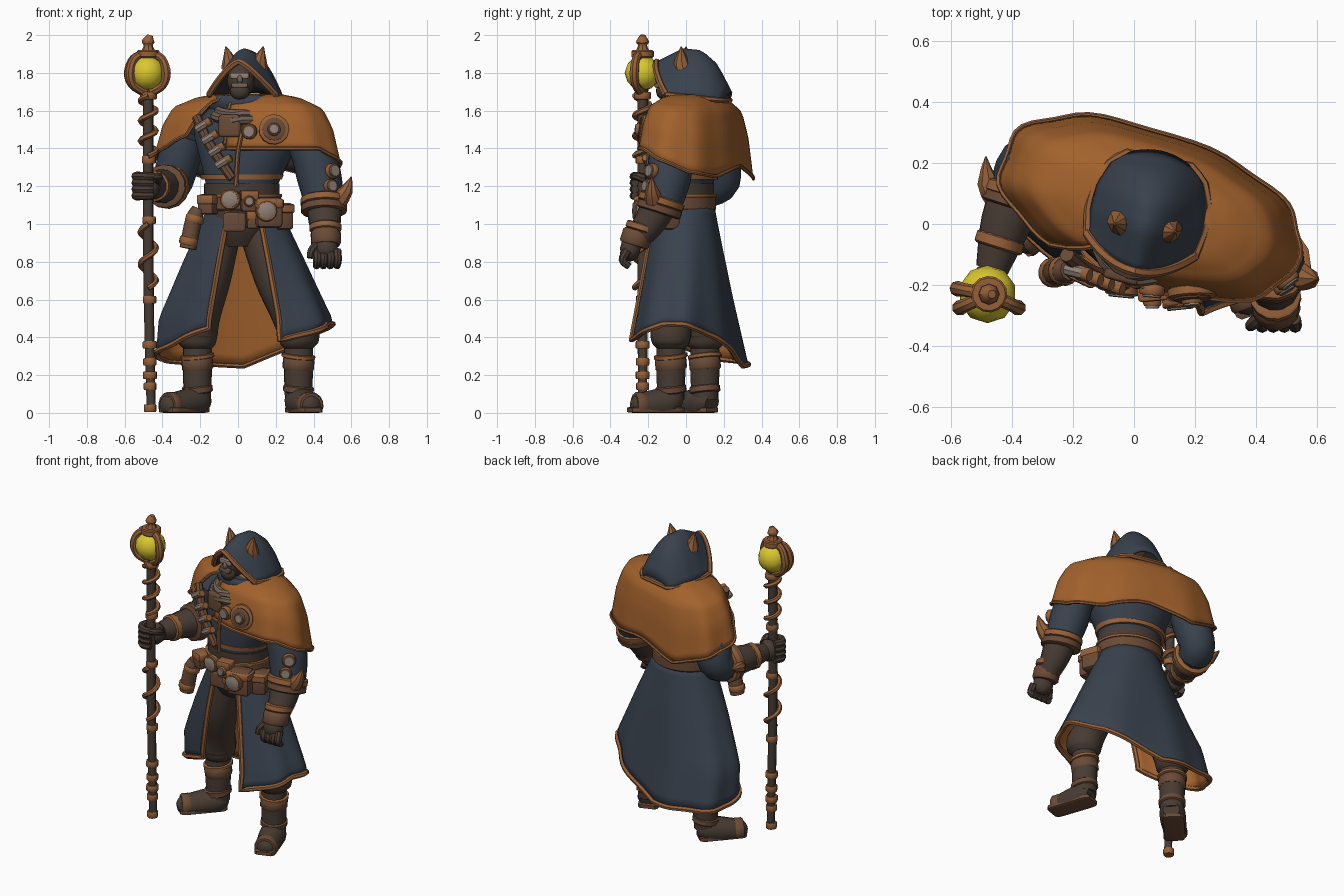
import bpy, bmesh, math
from mathutils import Vector, Matrix

if "Cube" in bpy.data.objects:
    bpy.data.objects.remove(bpy.data.objects["Cube"])


def material(name, *rgb):
    m = bpy.data.materials.new(name)
    m.use_nodes = True
    m.diffuse_color = (*rgb, 1)
    m.node_tree.nodes["Principled BSDF"].inputs["Base Color"].default_value = (*rgb, 1)
    return m


navy = material("navy cloth", .04, .053, .074)
orange = material("orange cloth", .36, .12, .025)
copper = material("copper trim", .3, .118, .042)
dark = material("dark leather", .065, .045, .034)
brown = material("brown leather", .145, .07, .038)
yellow = material("yellow crystal", .7, .57, .03)
metal = material("pale metal", .28, .22, .18)
shadow = material("shadow cloth", .03, .026, .025)
scarf_tan = material("scarf tan", .17, .12, .09)
parts = []


def add(name, me, mats):
    for m in mats:
        me.materials.append(m)
    ob = bpy.data.objects.new(name, me)
    bpy.context.collection.objects.link(ob)
    parts.append(ob)
    return ob


def mesh(name, verts, faces, mats, fix=True):
    me = bpy.data.meshes.new(name)
    me.from_pydata(verts, [], faces)
    if fix:
        bm = bmesh.new()
        bm.from_mesh(me)
        bmesh.ops.recalc_face_normals(bm, faces=bm.faces)
        bm.to_mesh(me)
        bm.free()
    return add(name, me, mats)


def spline(pts, n):
    pts = [Vector(p) for p in pts]
    if n == 1:
        return pts
    ext, out = [pts[0]] + pts + [pts[-1]], []
    for i in range(1, len(ext) - 2):
        a, b, c, d = ext[i - 1:i + 3]
        for k in range(n):
            t = k / n
            out.append((b * 2 + (c - a) * t + (a * 2 - b * 5 + c * 4 - d) * t * t
                        + (b * 3 - a - c * 3 + d) * t ** 3) * .5)
    return out + [pts[-1]]


def skin(name, rings, mat, closed=False):
    s, n = len(rings[0]), len(rings)
    faces = [(i * s + j, i * s + (j + 1) % s, (i + 1) % n * s + (j + 1) % s, (i + 1) % n * s + j)
             for i in range(n if closed else n - 1) for j in range(s)]
    if not closed:
        faces += [tuple(range(s)), tuple(range((n - 1) * s, n * s))]
    return mesh(name, [v for r in rings for v in r], faces, [mat])


def tube(name, pts, mat, sides=10, n=4, closed=False):
    """Round tube through (x, y, z, radius) points."""
    path = spline(pts, n)
    rings, normal = [], None
    for i, p in enumerate(path):
        if closed:
            t = path[(i + 1) % len(path)].xyz - path[i - 1].xyz
        else:
            t = path[min(i + 1, len(path) - 1)].xyz - path[max(i - 1, 0)].xyz
        t.normalize()
        normal = (normal - t * normal.dot(t)) if normal else t.orthogonal()
        normal.normalize()
        other = t.cross(normal)
        ring = []
        for j in range(sides):
            a = math.tau * j / sides
            q = p.xyz + (normal * math.cos(a) + other * math.sin(a)) * p[3]
            ring.append((q.x, q.y, max(q.z, .003)))
        rings.append(ring)
    return skin(name, rings, mat, closed)


def loft(name, sections, mat, sides=24, n=3):
    """Stack of ellipses given as (x, y, z, rx, ry, yaw degrees)."""
    rings = []
    for x, y, z, rx, ry, yaw in spline(sections, n):
        rot = Matrix.Rotation(math.radians(yaw), 3, 'Z')
        rings.append([Vector((x, y, z)) + rot @ Vector((rx * math.cos(a), ry * math.sin(a), 0))
                      for a in (math.tau * j / sides for j in range(sides))])
    return skin(name, rings, mat)


def sheet(name, f, nu, nv, mats):
    w = nu + 1
    verts = [f(i / nu, j / nv) for j in range(nv + 1) for i in range(w)]
    faces = [(j * w + i, (j + 1) * w + i, (j + 1) * w + i + 1, j * w + i + 1)
             for j in range(nv) for i in range(nu)]
    mod = mesh(name, verts, faces, mats, fix=False).modifiers.new("thickness", 'SOLIDIFY')
    mod.thickness, mod.offset, mod.material_offset = .012, -1, 1


def from_bm(name, bm, mat, loc, size, yaw):
    me = bpy.data.meshes.new(name)
    bm.transform(Matrix.Translation(loc) @ Matrix.Rotation(math.radians(yaw), 4, 'Z')
                 @ Matrix.Diagonal((*size, 1)))
    bm.to_mesh(me)
    bm.free()
    add(name, me, [mat])


def ball(name, loc, size, mat, yaw=0):
    bm = bmesh.new()
    bmesh.ops.create_icosphere(bm, subdivisions=2, radius=1)
    from_bm(name, bm, mat, loc, size, yaw)


def box(name, loc, size, mat, yaw=0):
    bm = bmesh.new()
    bmesh.ops.create_cube(bm, size=1)
    bmesh.ops.bevel(bm, geom=bm.edges[:], offset=.15, segments=2, affect='EDGES', profile=.5)
    from_bm(name, bm, mat, loc, size, yaw)


def band(name, loc, axis, r, half, mat, sides=14):
    p, d = Vector(loc), Vector(axis).normalized()
    tube(name, [(*(p + d * half * k), r * s) for k, s in ((-1, .9), (-.7, 1), (.7, 1), (1, .9))],
         mat, sides, 1)


def disc(name, loc, facing, r, rim=copper, face=metal):
    band(name + "_rim", loc, facing, r, .018, rim)
    band(name + "_face", Vector(loc) + Vector(facing).normalized() * .016, facing, r * .77, .01, face)


def curve(x, table):
    for (a, b), (c, d) in zip(table, table[1:]):
        if x <= c:
            return b + (d - b) * max(0, (x - a) / (c - a))
    return table[-1][1]


def edge(f, n, r):
    """Border path of a sheet: down one side, along the hem, up the other."""
    down = [i / n for i in range(n + 1)]
    pts = [f(0, t) for t in down] + [f(i / (n * 4), 1) for i in range(1, n * 4)] + [f(1, 1 - t) for t in down]
    return [(*p, r) for p in pts]


# Torso, pelvis and belts
loft("torso", [(.02, -.02, 1.09, .18, .15, -4), (.02, -.02, 1.2, .19, .16, -8),
               (.04, 0, 1.36, .25, .185, -14), (.05, .02, 1.5, .29, .19, -18),
               (.05, .03, 1.6, .22, .15, -18), (.04, .03, 1.68, .12, .11, -12)], navy)
loft("pelvis", [(.01, -.01, .88, .11, .1, 0), (.01, -.02, .98, .165, .15, 0),
                (.02, -.02, 1.1, .185, .165, 0)], dark)
box("front_flap", (-.02, -.165, 1.01), (.12, .04, .1), brown)
loft("jacket_hem", [(.02, -.01, 1.235, .215, .178, -9), (.02, -.01, 1.262, .225, .18, -10)], copper, n=1)
loft("upper_belt", [(.02, -.02, 1.16, .2, .17, -6), (.02, -.02, 1.215, .202, .17, -6)], dark, n=1)
loft("belt", [(.02, -.02, z, r, r * .86, -5) for z, r in ((1.07, .2), (1.08, .21), (1.14, .21), (1.15, .2))],
     brown, n=1)
loft("belt_rim", [(.02, -.02, 1.143, .214, .184, -5), (.02, -.02, 1.158, .214, .184, -5)], copper, n=1)


# Long open coat skirt with an orange lining, its right panel swept back
def skirt(u, v):
    deg = 24 + 312 * u
    a = math.radians(deg)
    hem = curve(deg, ((24, .385), (75, .47), (100, .47), (135, .4), (180, .25), (225, .27), (265, .29),
                      (300, .36), (336, .45)))
    z = 1.1 + (hem - 1.1) * v
    k = 1 + .03 * v * math.sin(8 * a)
    x = curve(z, ((.25, .46), (.5, .445), (.8, .32), (1.1, .185))) * k * math.sin(a)
    y = -curve(z, ((.25, .31), (.5, .265), (.8, .215), (1.1, .16))) * k * math.cos(a)
    y *= 1 - v * curve(deg, ((270, 0), (336, .25)))
    y -= v * x * (.1 if x > 0 else .28)
    return Vector((.03 + x * (1 + .04 * v * (x > 0)), y - .01, z))


sheet("coat_skirt", skirt, 60, 14, [navy, orange])
tube("coat_trim", edge(skirt, 14, .016), copper, 6, 1)


# Shoulder cape, turned with the shoulders
def cape(u, v):
    deg = -4 + (354 - 18 * v) * u
    a = math.radians(deg)
    hem = curve(deg, ((0, 1.4), (60, 1.4), (88, 1.34), (115, 1.28), (150, 1.25), (180, 1.31),
                      (212, 1.24), (250, 1.31), (280, 1.35), (305, 1.4), (332, 1.47)))
    r = curve(v, ((0, .32), (.2, .56), (.45, .81), (.7, .92), (1, 1)))
    drop = curve(v, ((0, 0), (.2, .06), (.45, .22), (.7, .52), (1, 1)))
    k = r * (1 + .02 * v * math.sin(9 * a))
    s, c = (math.copysign(abs(t) ** .87, t) for t in (math.sin(a), math.cos(a)))
    p = Matrix.Rotation(math.radians(-20), 3, 'Z') @ Vector(((.5 if s > 0 else .515) * k * s, -.245 * k * c, 0))
    return p + Vector((.06, .05, 1.69 + (hem - 1.69) * drop))


sheet("shoulder_cape", cape, 60, 14, [orange, shadow])
tube("cape_trim", edge(cape, 14, .01), copper, 6, 1)


# Pointed hood with horns
def hood(u, v):
    s = 1 - 2 * u
    w = curve(v, ((0, .18), (.3, .195), (.6, .19), (.85, .16), (1, .11)))
    top = curve(v, ((0, 1.86), (.35, 1.93), (.6, 1.92), (.8, 1.85), (1, 1.7)))
    low = 1.685 - .03 * v
    z = low + (top - low) * (1 - abs(s) ** (1.35 + v))
    y = -.195 + .405 * v + s * s * (.09 * (1 - v) - .03 * v)
    return Matrix.Rotation(math.radians(-12), 3, 'Z') @ Vector((w * s, y, z)) + Vector((.045, .035, 0))


sheet("hood", hood, 20, 14, [navy, shadow])
tube("hood_front_trim", [(*hood(i / 20, 0), .017) for i in range(21)], copper, 6, 1)
tube("hood_lower_trim", [(*hood(0, i / 12), .014) for i in range(13)]
     + [(*hood(1, 1 - i / 12), .014) for i in range(13)], copper, 6, 1)
loft("hood_collar", [(.05, .04, 1.61, .2, .17, -12), (.045, .04, 1.65, .2, .175, -10),
                     (.04, .04, 1.68, .17, .16, -10)], navy)
for side, x, y, lean in (("right", -.045, .01, -.02), ("left", .115, -.015, .02)):
    tube("hood_horn_" + side, [(x, y, 1.82, .044), (x, y - .01, 1.865, .038), (x + lean, y - .01, 1.94, .003)],
         copper, 8, 2)

# Face, beard and scarf
ball("face", (.015, -.065, 1.76), (.075, .075, .1), dark, -10)
box("eye_band", (.01, -.135, 1.785), (.1, .03, .03), metal, -10)
ball("nose", (.01, -.145, 1.765), (.016, .02, .025), scarf_tan)
ball("beard", (.01, -.115, 1.705), (.055, .045, .05), dark, -10)
box("moustache", (.01, -.148, 1.735), (.085, .025, .025), scarf_tan, -10)
for z, r in ((1.6, .12), (1.57, .14)):
    tube("scarf_fold", [(.02 + r * math.sin(a), -.04 - r * math.cos(a), z - .02 * math.cos(a), .026)
                        for a in (math.tau * i / 20 for i in range(20))], scarf_tan, 8, 1, True)
box("chest_panel", (-.04, -.16, 1.52), (.12, .06, .12), brown, -15)

# Chest straps, vials and clasps
tube("jacket_edge", [(.03, -.2, 1.52, .012), (0, -.2, 1.38, .012), (-.01, -.185, 1.2, .012)], copper, 6)
tube("chest_strap", [(-.22, -.1, 1.57, .025), (-.15, -.155, 1.42, .028), (-.03, -.195, 1.24, .025)], brown, 8)
for i in range(4):
    x, y, z = -.19 + .036 * i, -.155 - .015 * i, 1.52 - .065 * i
    band("chest_vial", (x, y, z), (.8, -.2, .5), .022, .038, metal, 8)
    band("vial_cap", (x + .034, y - .01, z + .02), (.8, -.2, .5), .023, .014, copper, 8)
disc("cape_clasp", (.19, -.225, 1.5), (.05, -1, .15), .08, copper, brown)
disc("clasp_center", (.19, -.245, 1.5), (.05, -1, .15), .035)
disc("cape_button", (.06, -.215, 1.49), (-.1, -1, 0), .042)

# Belt buckle and pouches
disc("belt_buckle", (-.04, -.215, 1.13), (-.1, -1, 0), .055)
for name, x, y, z, size, yaw in (("small_pouch", .06, -.21, 1.12, (.09, .07, .11), 5),
                                 ("large_pouch", .16, -.2, 1.06, (.14, .1, .16), 12),
                                 ("low_pouch", .08, -.19, 1.02, (.07, .06, .09), 5),
                                 ("hip_pouch", .235, -.1, 1.04, (.09, .12, .14), 20),
                                 ("right_pouch", -.16, -.15, 1.1, (.09, .08, .1), -25)):
    box(name, (x, y, z), size, brown, yaw)
    box(name + "_flap", (x, y - .005, z + size[2] * .3), (size[0] * 1.1, size[1] * 1.1, .05), copper, yaw)
disc("pouch_emblem", (.15, -.255, 1.07), (.1, -1, 0), .058)
disc("small_emblem", (.06, -.25, 1.12), (0, -1, 0), .03)
tube("hanging_flask", [(-.21, -.15, 1.08, .035), (-.235, -.155, 1.02, .045), (-.265, -.16, .87, .045)], brown, 10)
for k in (.25, .9):
    band("flask_band", (-.217 - .05 * k, -.15 - .01 * k, 1.07 - .18 * k), (.25, 0, 1), .05, .02, copper)

# Legs and boots
for side, s, hip, knee, foot, toe in (
        ("right", -1, (-.09, 0), (-.15, .02), (-.215, .1), (-.37, -.05)),
        ("left", 1, (.11, -.02), (.2, -.07), (.32, -.08), (.385, -.26))):
    tube(side + "_trousers", [(*hip, .98, .11), (*knee, .72, .115), (*Vector(knee).lerp(foot, .6), .53, .1),
                              (*foot, .43, .11), (*foot, .37, .1), (*foot, .34, .075)], dark, 14)
    tube(side + "_boot_shaft", [(*foot, .38, .075), (*foot, .25, .078), (*foot, .07, .072)], dark, 14)
    for z, r, half, mat in ((.3, .09, .012, copper), (.26, .084, .035, brown), (.125, .082, .02, brown)):
        band(side + "_boot_band", (*foot, z), (.1 * s, -.1, 1), r, half, mat)
    heel = Vector(foot).lerp(toe, -.25)
    mid, tip = Vector(foot).lerp(toe, .55), Vector(toe)
    tube(side + "_boot_foot", [(*heel, .05, .05), (*foot, .06, .078), (*mid, .045, .075), (*tip, .035, .06),
                               (*mid.lerp(tip, 1.35), .03, .025)], dark, 14)
    box(side + "_boot_sole", (*Vector(foot).lerp(toe, .45), .016), (.13, .29, .032), brown, -42 if s < 0 else 19)
    band(side + "_toe_cap", (*mid.lerp(tip, .8), .04), (*(tip - mid), 0), .071, .03, brown)

# Left arm, hanging
tube("left_sleeve", [(.33, -.05, 1.48, .1), (.39, -.08, 1.38, .112), (.43, -.09, 1.25, .118),
                     (.455, -.12, 1.12, .105)], navy, 16)
tube("left_forearm", [(.455, -.13, 1.13, .1), (.46, -.185, 1.02, .088), (.465, -.26, .92, .068)], dark, 12)
for loc, r, half, mat in (((.455, -.13, 1.12), .125, .022, copper), ((.455, -.14, 1.08), .122, .024, brown),
                          ((.463, -.235, .98), .085, .02, copper), ((.465, -.265, .925), .08, .04, brown)):
    band("left_cuff", loc, (.02, -.3, -.95), r, half, mat)
tube("left_cuff_spike", [(.535, -.17, 1.13, .05), (.575, -.18, 1.18, .035), (.6, -.18, 1.25, .003)], copper, 8, 2)
disc("left_arm_stud", (.5, -.18, 1.28), (.6, -.8, .1), .042)
disc("left_arm_stud", (.49, -.2, 1.2), (.5, -.85, .1), .038)
ball("left_palm", (.465, -.295, .87), (.066, .055, .07), dark)
for i in range(4):
    x = .415 + .036 * i
    tube("left_finger", [(x, -.31, .86, .024), (x + .005, -.335, .81, .022), (x, -.3, .775, .019)], dark, 8)
tube("left_thumb", [(.42, -.3, .89, .026), (.39, -.325, .86, .022), (.38, -.335, .82, .017)], dark, 8)

# Right arm, reaching to the staff
tube("right_sleeve", [(-.27, .15, 1.47, .1), (-.31, .17, 1.35, .112), (-.345, .18, 1.23, .108),
                      (-.37, .12, 1.19, .1)], navy, 16)
tube("right_forearm", [(-.36, .15, 1.2, .098), (-.42, 0, 1.2, .085), (-.465, -.15, 1.2, .055)], dark, 12)
for loc, r, mat in (((-.375, .1, 1.2), .12, copper), ((-.385, .07, 1.2), .115, brown),
                    ((-.44, -.06, 1.2), .082, copper)):
    band("right_cuff", loc, (-.3, -.95, 0), r, .022, mat)
tube("right_cuff_spike", [(-.45, .1, 1.2, .05), (-.48, .14, 1.21, .035), (-.485, .22, 1.23, .003)], copper, 8, 2)
ball("right_palm", (-.475, -.185, 1.2), (.062, .055, .072), dark)
for i in range(4):
    z = 1.15 + .034 * i
    tube("right_finger", [(-.52, -.18, z, .025), (-.54, -.23, z, .025), (-.5, -.275, z, .023),
                          (-.45, -.27, z, .02)], dark, 8)
tube("right_thumb", [(-.43, -.2, 1.23, .026), (-.42, -.25, 1.25, .023), (-.46, -.275, 1.25, .017)], dark, 8)

# Staff with winding vine, beads and caged crystal
sx, sy = -.475, -.23
tube("staff_rod", [(sx + .015, sy, .02, .024), (sx, sy, .8, .028), (sx, sy, 1.72, .028)], dark, 10)
for z, r in ((.025, .034), (.14, .034), (.2, .038), (.27, .036), (.36, .038), (.6, .036), (1.02, .036), (1.34, .038), (1.68, .045)):
    band("staff_bead", (sx + .01 * (1 - z / 2), sy, z), (0, 0, 1), r, .02, copper, 10)
for low, high, turns in ((.66, 1, 2), (1.36, 1.68, 3)):
    tube("staff_vine", [(sx + .042 * math.sin(t * turns * math.tau), sy - .042 * math.cos(t * turns * math.tau),
                         low + (high - low) * t, .015) for t in (i / 36 for i in range(37))], copper, 6, 1)
ball("crystal", (sx - .005, sy, 1.8), (.095, .095, .096), yellow)
for deg in (170, 205, 335):
    c, s = math.cos(math.radians(deg)), math.sin(math.radians(deg))
    tube("crystal_claw", [(sx + c * r, sy + s * r, z, w) for r, z, w in (
        (.02, 1.7, .026), (.085, 1.735, .022), (.105, 1.8, .026), (.08, 1.875, .022), (.02, 1.9, .024))], copper, 8)
band("crystal_cap", (sx, sy, 1.9), (0, 0, 1), .06, .02, copper)
tube("staff_finial", [(sx, sy, 1.91, .04), (sx, sy, 1.945, .024), (sx, sy, 1.965, .034), (sx + .01, sy, 2, .014)], copper, 8)

# Smooth shading with sharp edges kept
bpy.ops.object.select_all(action='DESELECT')
for ob in parts:
    ob.select_set(True)
bpy.context.view_layer.objects.active = parts[0]
bpy.ops.object.shade_smooth_by_angle(angle=math.radians(40))
